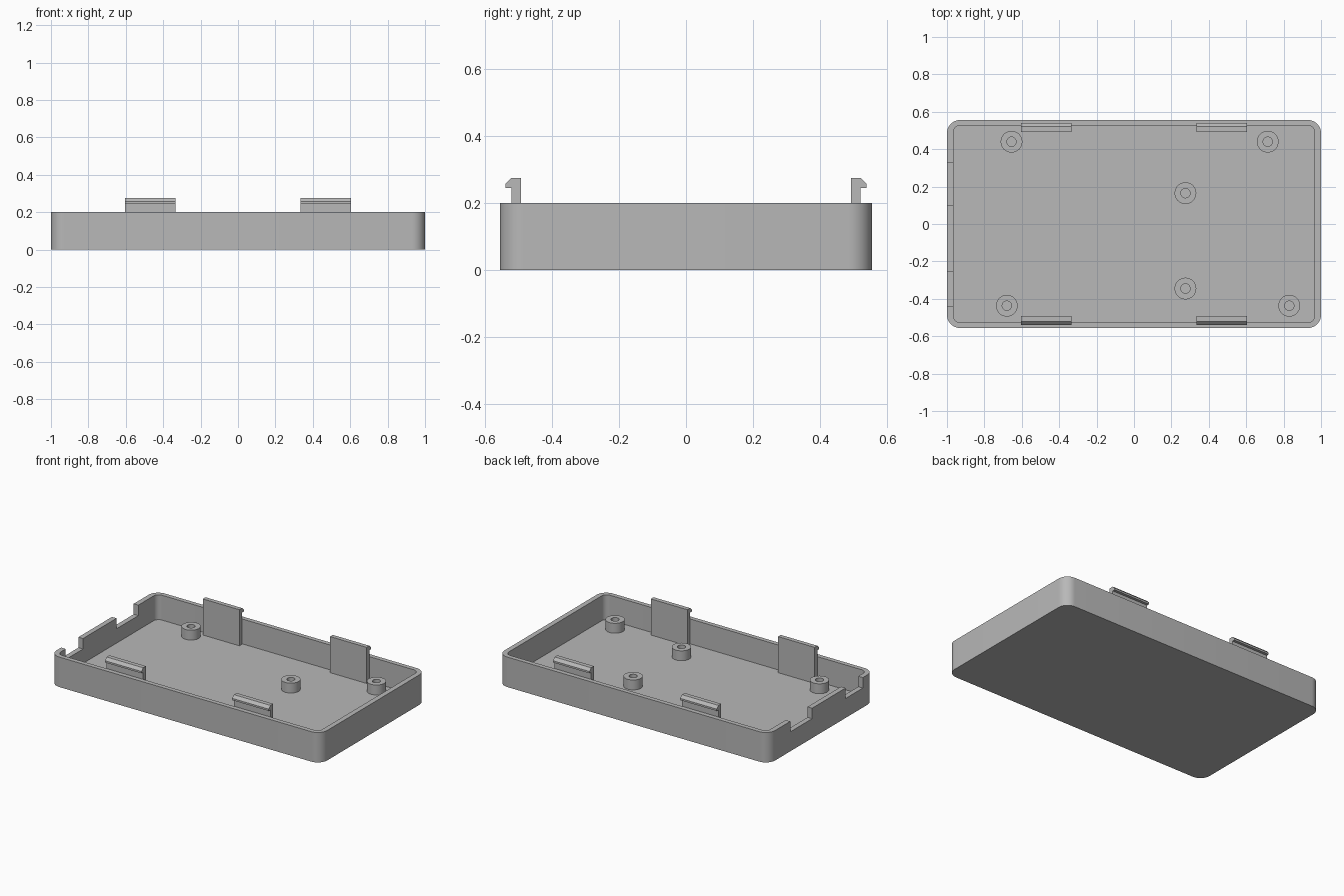
import bpy, bmesh
from math import radians, cos, sin, pi

old = bpy.data.objects.get("Cube")
if old:
    bpy.data.objects.remove(old)

# Main sizes
HALF_X, HALF_Y, HEIGHT = 1.0, 0.556, 0.2
WALL, FLOOR, CORNER = 0.034, 0.034, 0.07
BOSS_TOP, NOTCH_Z = 0.1, 0.13

grey = bpy.data.materials.new("plain grey plastic")
grey.use_nodes = True
grey.diffuse_color = (0.48, 0.48, 0.48, 1)
grey.node_tree.nodes["Principled BSDF"].inputs["Base Color"].default_value = grey.diffuse_color


def finish(name, bm):
    """Turn a bmesh into an object with the shared material."""
    bmesh.ops.recalc_face_normals(bm, faces=bm.faces)
    mesh = bpy.data.meshes.new(name)
    bm.to_mesh(mesh)
    bm.free()
    mesh.materials.append(grey)
    obj = bpy.data.objects.new(name, mesh)
    bpy.context.collection.objects.link(obj)
    return obj


def smooth(obj):
    bpy.ops.object.select_all(action="DESELECT")
    obj.select_set(True)
    bpy.context.view_layer.objects.active = obj
    bpy.ops.object.shade_smooth_by_angle(angle=radians(30))


def extrude(name, points, direction):
    """Extrude a closed outline of 3D points along a vector."""
    bm = bmesh.new()
    face = bm.faces.new([bm.verts.new(p) for p in points])
    out = bmesh.ops.extrude_face_region(bm, geom=[face], use_keep_orig=True)
    verts = [v for v in out["geom"] if isinstance(v, bmesh.types.BMVert)]
    bmesh.ops.translate(bm, verts=verts, vec=direction)
    return finish(name, bm)


def rounded_slab(name, hx, hy, radius, z0, z1, steps=10):
    points = []
    for corner, (sx, sy) in enumerate([(1, 1), (-1, 1), (-1, -1), (1, -1)]):
        for i in range(steps + 1):
            a = (corner + i / steps) * pi / 2
            points.append((sx * (hx - radius) + radius * cos(a),
                           sy * (hy - radius) + radius * sin(a), z0))
    return extrude(name, points, (0, 0, z1 - z0))


def cut(target, cutter):
    cutter.hide_render = True
    mod = target.modifiers.new("cut", "BOOLEAN")
    mod.operation, mod.solver, mod.object = "DIFFERENCE", "EXACT", cutter
    bpy.context.view_layer.objects.active = target
    bpy.ops.object.modifier_apply(modifier=mod.name)
    bpy.data.objects.remove(cutter)


# Open tray with rounded corners
tray = rounded_slab("tray", HALF_X, HALF_Y, CORNER, 0, HEIGHT)
cut(tray, rounded_slab("cavity_cutter", HALF_X - WALL, HALF_Y - WALL + 0.004,
                       CORNER - WALL, FLOOR, HEIGHT + 0.1))

# Two port notches in the end wall
for y0, y1 in [(0.098, 0.328), (-0.438, -0.256)]:
    outline = [(-1.1, y0, NOTCH_Z), (-1.1, y1, NOTCH_Z),
               (-1.1, y1, HEIGHT + 0.1), (-1.1, y0, HEIGHT + 0.1)]
    cut(tray, extrude("notch_cutter", outline, (0.1 + WALL * 2, 0, 0)))
smooth(tray)

# Hollow screw bosses
BOSSES = [(-0.655, 0.44), (0.715, 0.44), (0.275, 0.165),
          (0.275, -0.345), (-0.68, -0.437), (0.83, -0.437)]
for n, (x, y) in enumerate(BOSSES, 1):
    bm = bmesh.new()
    profile = [(0.025, FLOOR), (0.025, BOSS_TOP), (0.058, BOSS_TOP), (0.058, FLOOR)]
    verts = [bm.verts.new((r, 0, z)) for r, z in profile]
    edges = [bm.edges.new(pair) for pair in zip(verts, verts[1:])]
    bmesh.ops.spin(bm, geom=verts + edges, axis=(0, 0, 1), cent=(0, 0, 0),
                   angle=2 * pi, steps=40, use_merge=True)
    bmesh.ops.remove_doubles(bm, verts=bm.verts, dist=1e-5)
    boss = finish(f"screw_boss_{n}", bm)
    boss.location = (x, y, 0)
    smooth(boss)

# Snap clips: thin plate with an outward hook at the top
CLIP = [(0.493, FLOOR), (0.522, FLOOR), (0.522, 0.245), (0.54, 0.245),
        (0.54, 0.257), (0.522, 0.275), (0.493, 0.275)]
for side, sy in (("front", -1), ("back", 1)):
    for end, x0 in (("right", -0.605), ("left", 0.335)):
        extrude(f"{side}_{end}_snap_clip", [(x0, sy * y, z) for y, z in CLIP], (0.27, 0, 0))
